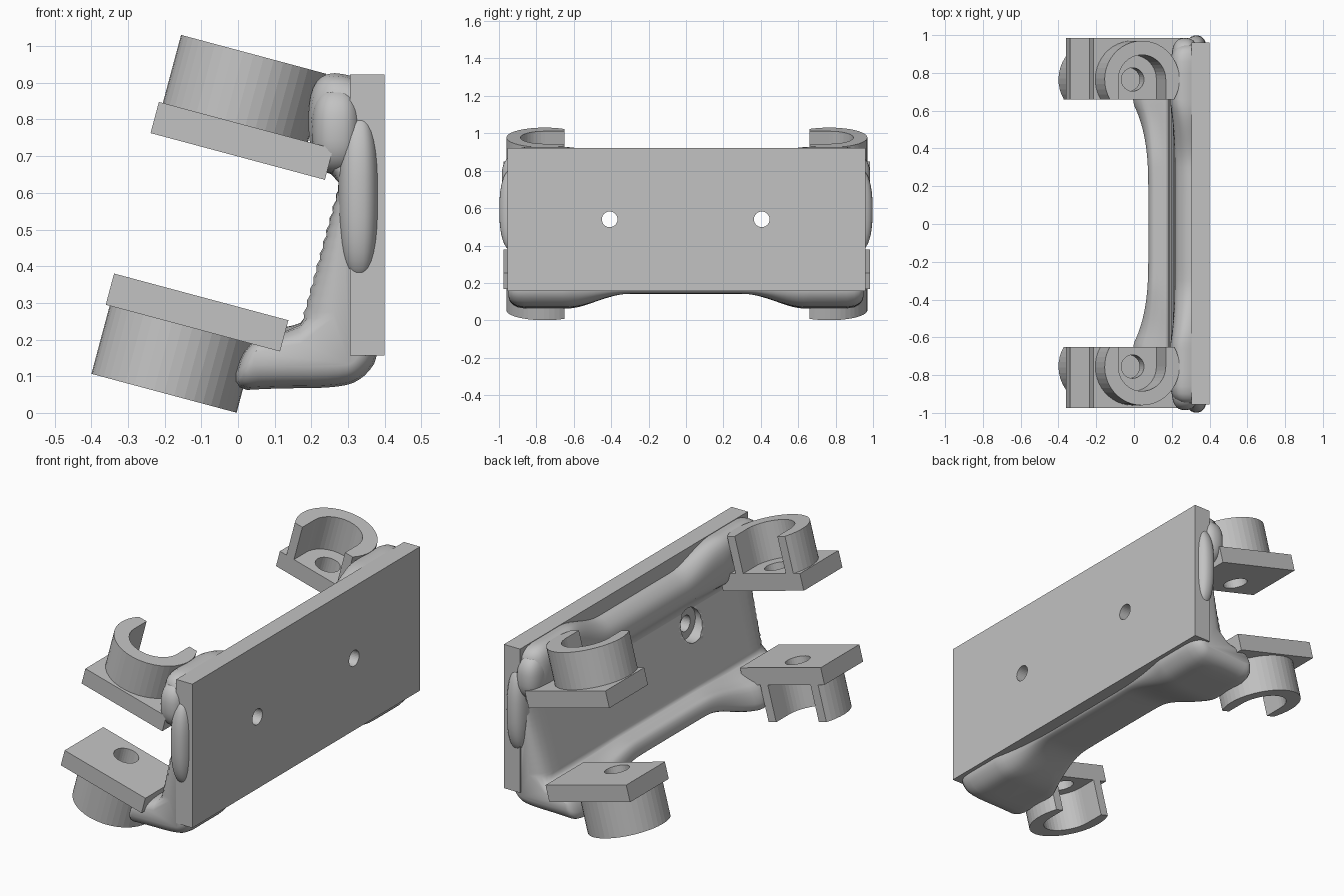
import bpy, bmesh
from math import sin, cos, radians, asin, pi, copysign
from mathutils import Vector, Matrix

cube = bpy.data.objects.get("Cube")
if cube:
    bpy.data.objects.remove(cube, do_unlink=True)

grey = bpy.data.materials.new("plain grey")
grey.use_nodes = True
COLOUR = (0.54, 0.54, 0.54, 1)
grey.diffuse_color = COLOUR
grey.node_tree.nodes["Principled BSDF"].inputs["Base Color"].default_value = COLOUR


def finish(bm, name):
    bmesh.ops.recalc_face_normals(bm, faces=bm.faces)
    mesh = bpy.data.meshes.new(name)
    bm.to_mesh(mesh)
    bm.free()
    obj = bpy.data.objects.new(name, mesh)
    bpy.context.collection.objects.link(obj)
    mesh.materials.append(grey)
    return obj


def activate(obj):
    bpy.ops.object.select_all(action='DESELECT')
    obj.select_set(True)
    bpy.context.view_layer.objects.active = obj


def smooth(obj, angle):
    activate(obj)
    bpy.ops.object.shade_smooth_by_angle(angle=radians(angle))


def box(name, low, high, matrix=Matrix()):
    low, high = Vector(low), Vector(high)
    size = Matrix.Diagonal(high - low)
    bm = bmesh.new()
    bmesh.ops.create_cube(bm, size=1)
    for v in bm.verts:
        v.co = matrix @ (size @ v.co + (low + high) / 2)
    return finish(bm, name)


def cylinder(name, radius, depth, matrix):
    bm = bmesh.new()
    bmesh.ops.create_cone(bm, cap_ends=True, segments=32, radius1=radius,
                          radius2=radius, depth=depth, matrix=matrix)
    return finish(bm, name)


def cut(obj, cutter):
    cutter.hide_render = True
    mod = obj.modifiers.new("cut", 'BOOLEAN')
    mod.operation, mod.solver, mod.object = 'DIFFERENCE', 'EXACT', cutter
    activate(obj)
    bpy.ops.object.modifier_apply(modifier=mod.name)
    bpy.data.objects.remove(cutter, do_unlink=True)


# Clamp: tilted slab with a hole, carrying an open U-shaped cup
TILT = radians(15)
OUTER, INNER, OPENING = 0.205, 0.13, -0.105
CUP_HEIGHT, SLAB = 0.192, 0.088


def arc(radius, start, end, steps):
    angles = [start + (end - start) * i / steps for i in range(steps + 1)]
    return [(radius * cos(a), radius * sin(a)) for a in angles]


def clamp(name, x, z, side, up):
    m = Matrix(((cos(TILT), 0, up * sin(TILT), x),
                (0, side, 0, 0.005 + side * 0.76),
                (-sin(TILT), 0, up * cos(TILT), z),
                (0, 0, 0, 1)))
    slab = box(name + "_slab", (-0.216, OPENING, -SLAB), (0.276, 0.22, 0), m)
    cut(slab, cylinder("hole_cutter", 0.062, 1, m))
    lip = asin(OPENING / OUTER)
    outline = arc(OUTER, lip, pi - lip, 30)
    outline += [(-INNER, OPENING)] + arc(INNER, pi, 0, 20) + [(INNER, OPENING)]
    bm = bmesh.new()
    face = bm.faces.new([bm.verts.new((u, v, -0.005)) for u, v in outline])
    top = bmesh.ops.extrude_face_region(bm, geom=[face])["geom"]
    for v in top:
        if isinstance(v, bmesh.types.BMVert):
            v.co.z = CUP_HEIGHT
    bm.transform(m)
    finish(bm, name + "_cup")


for side, where in ((-1, "front"), (1, "back")):
    clamp("upper_" + where + "_clamp", -0.007, 0.792, side, 1)
    clamp("lower_" + where + "_clamp", -0.152, 0.239, side, -1)

# Mounting plate with two screw holes
HOLE_Y, HOLE_Z = (-0.408, 0.405), 0.54
ALONG_X = Matrix.Rotation(pi / 2, 4, 'Y')
plate = box("mounting_plate", (0.305, -0.955, 0.157), (0.4, 0.96, 0.922))
for y in HOLE_Y:
    cut(plate, cylinder("screw_cutter", 0.042, 1,
                        Matrix.Translation((0.35, y, HOLE_Z)) @ ALONG_X))

# Blended body: a section lofted along y, from thin middle to full arms
END = [(0.17, 0.24), (0.1, 0.21), (0.02, 0.19), (-0.02, 0.06), (0.1, 0.067),
       (0.27, 0.068), (0.34, 0.09), (0.39, 0.16), (0.35, 0.3), (0.35, 0.88),
       (0.32, 0.92), (0.23, 0.93), (0.19, 0.86), (0.195, 0.7), (0.25, 0.655)]
MIDDLE = [(0.17, 0.245), (0.14, 0.235), (0.085, 0.23), (0.07, 0.15), (0.12, 0.143),
          (0.24, 0.142), (0.31, 0.142), (0.345, 0.16), (0.35, 0.3), (0.35, 0.8),
          (0.32, 0.85), (0.27, 0.84), (0.22, 0.79), (0.215, 0.71), (0.25, 0.665)]
RIDGES = 12


def rounded(points):
    out = [points[0]]
    for a, b in zip(points, points[1:]):
        out += [a.lerp(b, 0.25), a.lerp(b, 0.75)]
    return out + [points[-1]]


def ramp(y, start):
    return min(max((abs(y) - start) / (0.64 - start), 0), 1)


def section(y):
    across, t = ramp(y, 0.15) ** 3, ramp(y, 0.3)
    rise = t * t * (3 - 2 * t)
    pts = [Vector((a[0] + (b[0] - a[0]) * across, a[1] + (b[1] - a[1]) * rise))
           for a, b in zip(MIDDLE, END)]
    pts = rounded(rounded(pts))
    # corrugated inner wall
    for i in range(2 * RIDGES):
        f = (i + 0.5) / (2 * RIDGES)
        wave = 0.0025 if i % 2 else -0.0025
        pts.append(Vector((0.28 - 0.105 * f + wave, 0.635 - 0.385 * f)))
    return pts


def spine(p):
    if p.y > 0.25:
        return Vector((0.3, min(p.y, 0.82)))
    return Vector((min(max(p.x, 0.06), 0.3), 0.16))


# Each end rounds over by shrinking towards the L-shaped spine
closing = {0.86: 1, 0.9: 0.93, 0.925: 0.8, 0.942: 0.6, 0.95: 0.35}
half = [0.05 * i for i in range(6)] + [0.3 + 0.03 * i for i in range(13)] + [0.8]
stations = [(y, 1) for y in half] + list(closing.items())
stations = [(-y, s) for y, s in reversed(stations[1:])] + stations
bm = bmesh.new()
rings = []
for y, scale in stations:
    flat = [spine(p).lerp(p, scale) for p in section(y)]
    rings.append([bm.verts.new((p.x, y, p.y)) for p in flat])
for a, b in zip(rings, rings[1:]):
    for i in range(len(a)):
        bm.faces.new((a[i - 1], a[i], b[i], b[i - 1]))
for ring in (rings[0], rings[-1]):
    bm.faces.new(ring)
body = finish(bm, "blended_body")
for y in HOLE_Y:
    for radius, x in ((0.042, 0.3), (0.085, -0.21)):
        cut(body, cylinder("recess_cutter", radius, 1,
                           Matrix.Translation((x, y, HOLE_Z)) @ ALONG_X))
smooth(body, 40)


# Rounded swellings that wrap the plate ends and shoulder the upper arms
def swelling(name, centre, radii):
    bm = bmesh.new()
    bmesh.ops.create_uvsphere(bm, u_segments=32, v_segments=20, radius=1)
    for v in bm.verts:
        v.co = Vector([c + r * copysign(abs(k) ** 0.8, k)
                       for c, r, k in zip(centre, radii, v.co)])
    smooth(finish(bm, name), 60)


for side, where in ((-1, "front"), (1, "back")):
    swelling(where + "_end_bulge", (0.33, side * 0.9, 0.59), (0.057, 0.098, 0.232))
    swelling(where + "_shoulder", (0.27, side * 0.88, 0.77), (0.07, 0.105, 0.12))
